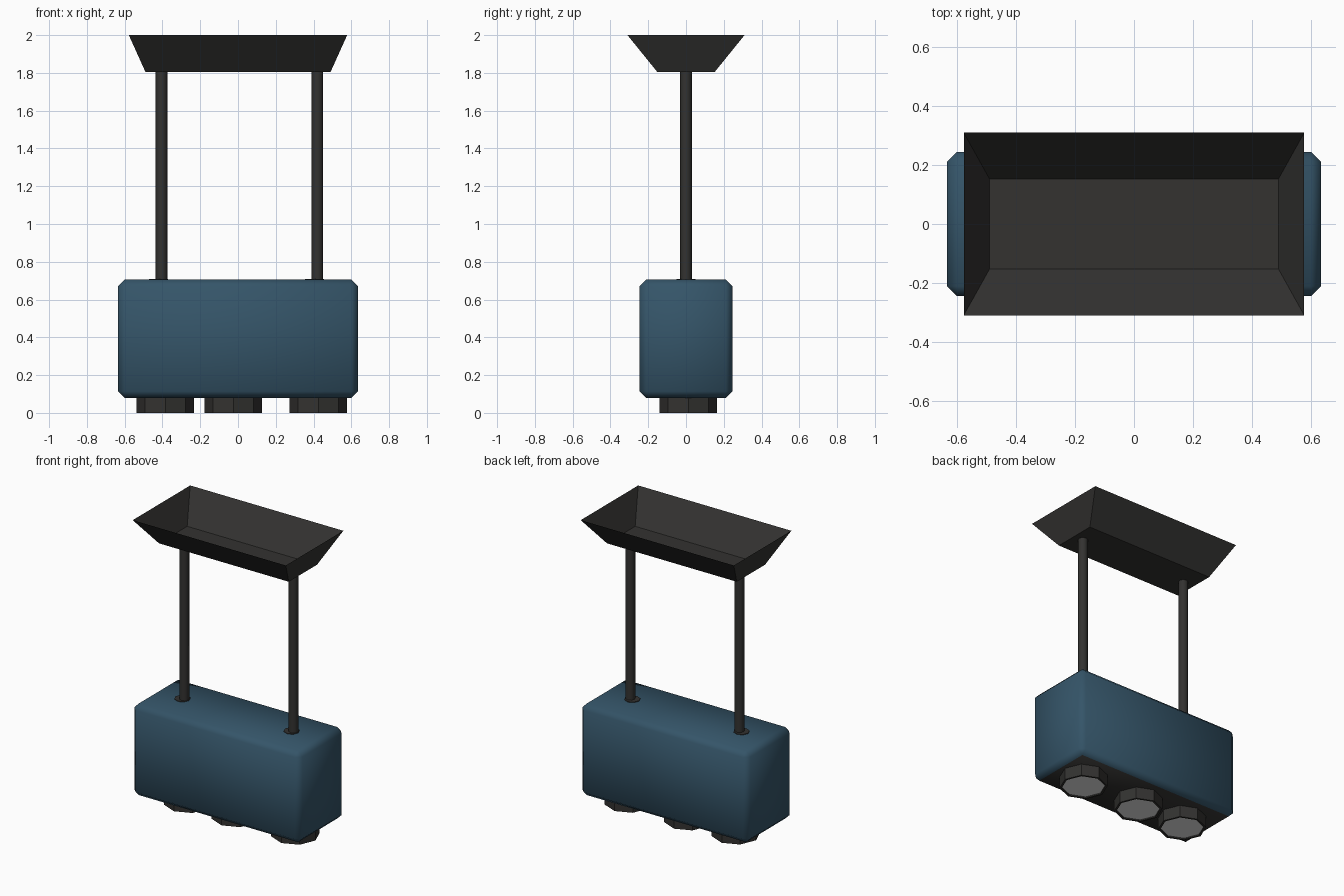
import bpy, bmesh, math

if "Cube" in bpy.data.objects:
    bpy.data.objects.remove(bpy.data.objects["Cube"])

def material(name, rgb):
    m = bpy.data.materials.new(name)
    m.diffuse_color = (*rgb, 1)
    m.use_nodes = True
    m.node_tree.nodes["Principled BSDF"].inputs["Base Color"].default_value = m.diffuse_color
    return m

BLUE = material("slate_blue", (0.035, 0.09, 0.14))
DARK = material("charcoal", (0.033, 0.032, 0.030))
WHITE = material("lamp_white", (0.8, 0.8, 0.8))

def finish(name, bm, *mats, smooth=None):
    mesh = bpy.data.meshes.new(name)
    bm.to_mesh(mesh)
    bm.free()
    ob = bpy.data.objects.new(name, mesh)
    bpy.context.collection.objects.link(ob)
    for m in mats:
        mesh.materials.append(m)
    if smooth:
        bpy.ops.object.select_all(action='DESELECT')
        ob.select_set(True)
        bpy.context.view_layer.objects.active = ob
        bpy.ops.object.shade_smooth_by_angle(angle=math.radians(smooth))
    return ob

def turned(name, centre, profile, mat, sides=8, caps=(False, False), smooth=None):
    """Revolve (radius, z) points around a vertical axis."""
    bm = bmesh.new()
    rings = [[bm.verts.new((centre[0] + r * math.cos(2 * math.pi * i / sides),
                            centre[1] + r * math.sin(2 * math.pi * i / sides), z))
              for i in range(sides)] for r, z in profile]
    for a, b in zip(rings, rings[1:]):
        for i in range(sides):
            j = (i + 1) % sides
            bm.faces.new((a[i], a[j], b[j], b[i]))
    if caps[0]:
        bm.faces.new(rings[0][::-1])
    if caps[1]:
        bm.faces.new(rings[-1])
    return finish(name, bm, mat, smooth=smooth)

# Chamfered housing with a dark underside
bm = bmesh.new()
bmesh.ops.create_cube(bm, size=1)
for v in bm.verts:
    v.co.x *= 1.27
    v.co.y *= 0.49
    v.co.z = 0.3925 + v.co.z * 0.625
bmesh.ops.bevel(bm, geom=bm.edges[:], offset=0.034, segments=1, affect='EDGES')
bm.normal_update()
for f in bm.faces:
    f.material_index = 1 if f.normal.z < -0.9 else 0
finish("housing", bm, BLUE, DARK, smooth=60)

# Ceiling tray: flared walls and floor, open at the top
bm = bmesh.new()
low, high = [[bm.verts.new((sx * x, sy * y, z))
              for sx, sy in ((-1, -1), (1, -1), (1, 1), (-1, 1))]
             for x, y, z in ((0.49, 0.152, 1.805), (0.578, 0.31, 2.0))]
bm.faces.new(low[::-1])
for i in range(4):
    j = (i + 1) % 4
    bm.faces.new((low[i], low[j], high[j], high[i]))
finish("ceiling_tray", bm, DARK)

# Hanging rods with thin foot plates
for side, x in (("left", -0.405), ("right", 0.42)):
    turned(side + "_rod", (x, 0), [(0.031, 0.69), (0.031, 1.805)], DARK, smooth=50)
    turned(side + "_rod_plate", (x - 0.015, 0), [(0.05, 0.70), (0.05, 0.709)],
           DARK, caps=(False, True))

# Downward lamps: eight-sided rims with slightly recessed lenses
for side, x in (("left", -0.385), ("middle", -0.025), ("right", 0.425)):
    c = (x, 0.012)
    turned(side + "_lamp_rim", c,
           [(0.138, 0.012), (0.138, 0.0), (0.152, 0.0), (0.152, 0.09)], DARK)
    turned(side + "_lamp_lens", c, [(0.138, 0.008), (0.138, 0.014)],
           WHITE, caps=(True, False))
